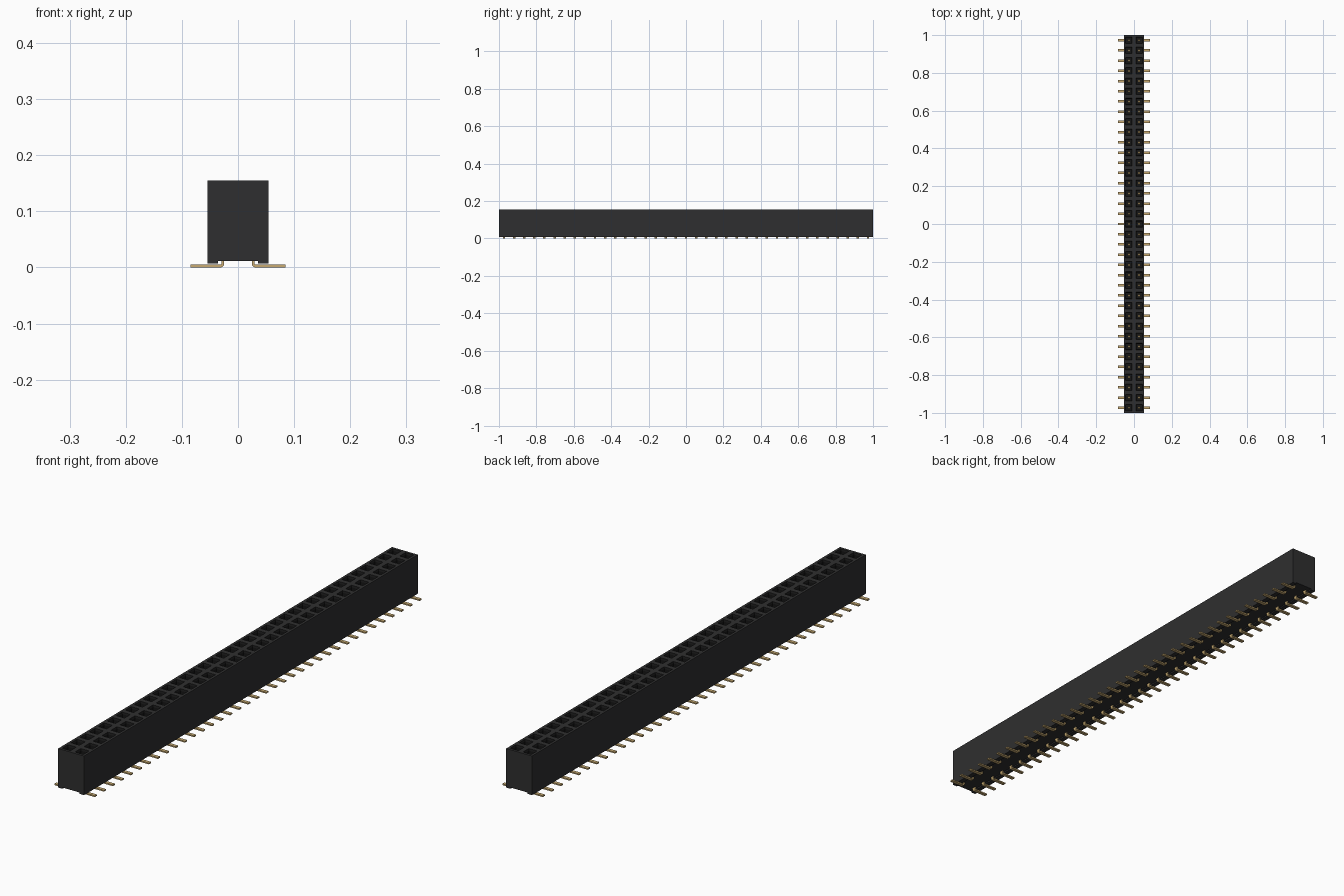
import bpy, bmesh, math
from mathutils import Vector

cube = bpy.data.objects.get("Cube")
if cube:
    bpy.data.objects.remove(cube, do_unlink=True)

ROWS = 37
PITCH = 2.0 / ROWS
HALF = PITCH            # half the housing width
TOP, BASE = 0.155, 0.012
PIN_X = PITCH / 2
Y0 = -1 + PITCH / 2     # first row of contacts


def material(name, rgb, rough):
    m = bpy.data.materials.new(name)
    m.use_nodes = True
    m.diffuse_color = (*rgb, 1)
    b = m.node_tree.nodes["Principled BSDF"]
    b.inputs["Base Color"].default_value = (*rgb, 1)
    b.inputs["Roughness"].default_value = rough
    return m


black = material("black plastic", (0.028, 0.028, 0.029), 0.6)
dark = material("socket shadow black", (0.008, 0.008, 0.008), 0.8)
gold = material("gold plating", (0.58, 0.41, 0.17), 0.4)


def make(name, bm, *mats):
    me = bpy.data.meshes.new(name)
    bm.to_mesh(me)
    bm.free()
    for m in mats:
        me.materials.append(m)
    ob = bpy.data.objects.new(name, me)
    bpy.context.collection.objects.link(ob)
    return ob


def box(bm, lo, hi):
    lo, hi = Vector(lo), Vector(hi)
    vs = bmesh.ops.create_cube(bm, size=1)["verts"]
    for v in vs:
        v.co = (lo + hi) / 2 + Vector(a * b for a, b in zip(v.co, hi - lo))


def repeat(ob, mirror=True):
    # mirror across the centre line, then repeat along the connector
    if mirror:
        ob.modifiers.new("Mirror", "MIRROR")
    arr = ob.modifiers.new("Rows", "ARRAY")
    arr.count = ROWS
    arr.use_relative_offset = False
    arr.use_constant_offset = True
    arr.constant_offset_displace = (0, PITCH, 0)


# Housing: one top cell per contact, each cut into a funnel and a square socket
bm = bmesh.new()
bmesh.ops.create_grid(bm, x_segments=2, y_segments=ROWS, size=1)
for v in bm.verts:
    v.co = (v.co.x * HALF, v.co.y, TOP)
cells = list(bm.faces)
rim = [e for e in bm.edges if e.is_boundary]
ext = bmesh.ops.extrude_edge_only(bm, edges=rim)["geom"]
for v in (g for g in ext if isinstance(g, bmesh.types.BMVert)):
    v.co.z = BASE
bmesh.ops.contextual_create(bm, geom=[g for g in ext if isinstance(g, bmesh.types.BMEdge)])
bmesh.ops.recalc_face_normals(bm, faces=bm.faces)
for thickness, drop in ((0.0135, 0.0), (0.0045, 0.006), (0.0, 0.095)):
    if thickness:
        bmesh.ops.inset_individual(bm, faces=cells, thickness=thickness)
        for f in cells:
            for v in f.verts:
                v.co.z -= drop
    else:
        cells = bmesh.ops.extrude_discrete_faces(bm, faces=cells)["faces"]
        for f in cells:
            for v in f.verts:
                v.co.z -= drop
# inside of each socket is darker
for f in bm.faces:
    c = f.calc_center_median()
    if c.z < TOP - 0.001 and abs(c.x) < HALF - 0.001 and abs(c.y) < 0.999 and c.z > BASE + 0.001:
        f.material_index = 1
make("housing", bm, black, dark)

# Standoff rails under both long edges
bm = bmesh.new()
for s in (-1, 1):
    xs = sorted((s * 0.036, s * HALF))
    box(bm, (xs[0], -1, 0.007), (xs[1], 1, BASE))
make("standoff_rails", bm, black)

# Solder legs: bent strip dropping from the housing and turning outwards
T, W, R = 0.005, 0.013, 0.004
inner = PIN_X - T / 2
centre = (inner + T + R - 0.002, T + R - 0.002)


def bend(r):
    return [(centre[0] - r * math.cos(a), centre[1] - r * math.sin(a))
            for a in (i * math.pi / 8 for i in range(5))]


r_out, r_in = T + R - 0.002, R - 0.002
profile = [(inner, 0.02)] + bend(r_out) + [(0.085, 0), (0.085, T)] \
    + bend(r_in)[::-1] + [(inner + T, 0.02)]
bm = bmesh.new()
face = bm.faces.new([bm.verts.new((x, Y0 - W / 2, z)) for x, z in profile])
side = bmesh.ops.extrude_face_region(bm, geom=[face])["geom"]
for v in (g for g in side if isinstance(g, bmesh.types.BMVert)):
    v.co.y += W
bmesh.ops.recalc_face_normals(bm, faces=bm.faces)
repeat(make("solder_legs", bm, gold))

# Contacts recessed inside the sockets
bm = bmesh.new()
box(bm, (PIN_X - 0.005, Y0 - 0.005, 0.04), (PIN_X + 0.005, Y0 + 0.005, 0.10))
repeat(make("socket_contacts", bm, gold))
